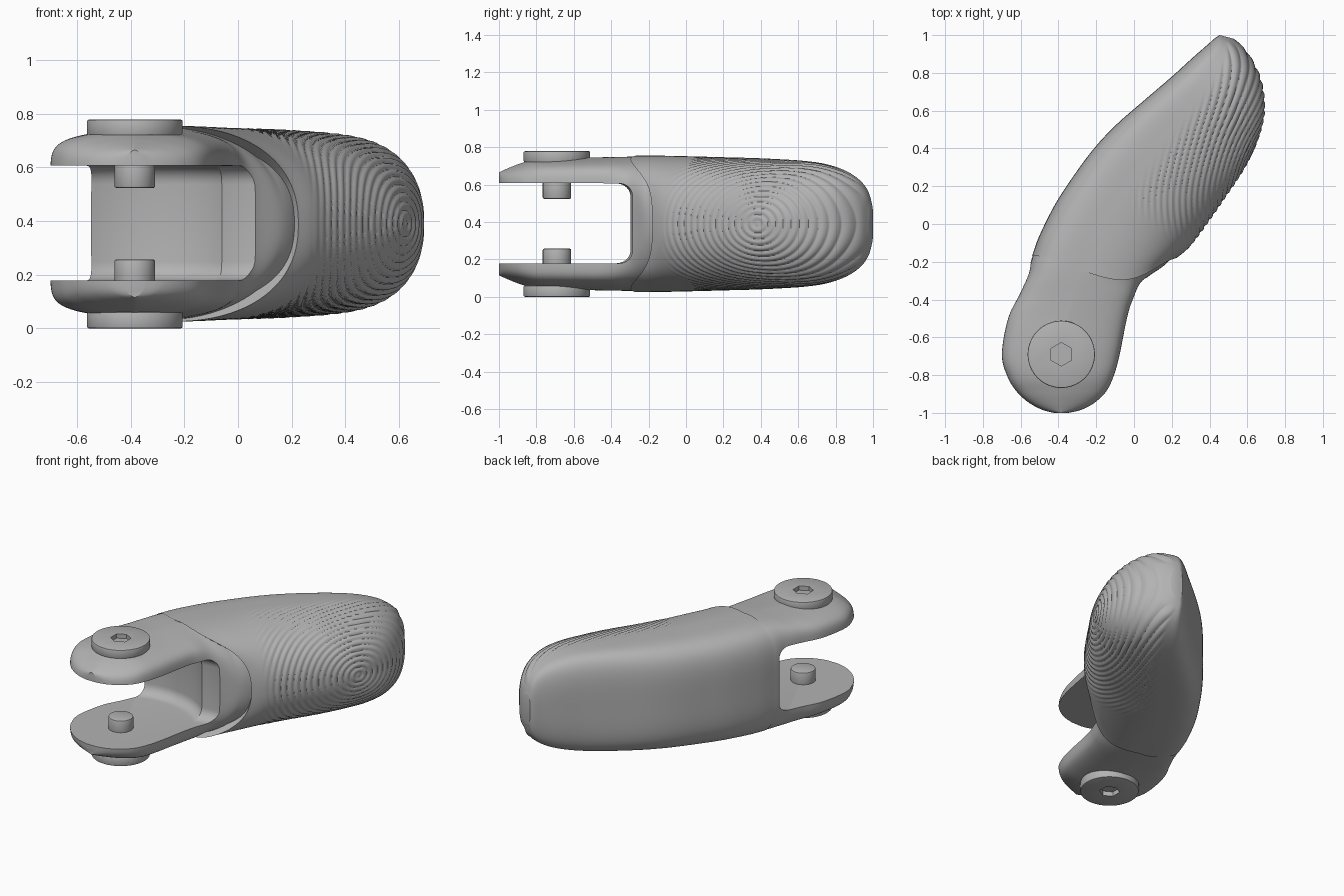
import bpy, bmesh, math
from mathutils import Vector

if "Cube" in bpy.data.objects:
    bpy.data.objects.remove(bpy.data.objects["Cube"])

MID = 0.39
PIN = Vector((-0.385, -0.69, 0))

grey = bpy.data.materials.new("plain grey")
grey.use_nodes = True
grey.diffuse_color = (0.45, 0.45, 0.45, 1)
grey.node_tree.nodes["Principled BSDF"].inputs["Base Color"].default_value = (0.45, 0.45, 0.45, 1)


def finish(name, bm):
    bmesh.ops.recalc_face_normals(bm, faces=bm.faces)
    mesh = bpy.data.meshes.new(name)
    bm.to_mesh(mesh)
    bm.free()
    mesh.materials.append(grey)
    obj = bpy.data.objects.new(name, mesh)
    bpy.context.collection.objects.link(obj)
    return obj


def smooth(obj, angle=35):
    bpy.ops.object.select_all(action='DESELECT')
    obj.select_set(True)
    bpy.context.view_layer.objects.active = obj
    bpy.ops.object.shade_smooth_by_angle(angle=math.radians(angle))


def cut(obj, cutter):
    mod = obj.modifiers.new("cut", 'BOOLEAN')
    mod.operation = 'DIFFERENCE'
    mod.solver = 'EXACT'
    mod.object = cutter
    bpy.context.view_layer.objects.active = obj
    bpy.ops.object.modifier_apply(modifier=mod.name)
    bpy.data.objects.remove(cutter)


def cylinder(name, radius, low, high, sides=64, bevel=0.0, steps=2, at=PIN):
    bm = bmesh.new()
    bmesh.ops.create_cone(bm, cap_ends=True, segments=sides, radius1=radius,
                          radius2=radius, depth=high - low)
    bmesh.ops.translate(bm, verts=bm.verts, vec=at + Vector((0, 0, (low + high) / 2)))
    if bevel:
        rims = [e for e in bm.edges if abs(e.verts[0].co.z - e.verts[1].co.z) < 1e-5]
        bmesh.ops.bevel(bm, geom=rims, offset=bevel, segments=steps, profile=0.5,
                        affect='EDGES')
    return finish(name, bm)


def spline(rows, t):
    # Catmull-Rom interpolation through the station rows
    i = min(int(t), len(rows) - 2)
    f = t - i
    a, b, c, d = (rows[max(0, min(len(rows) - 1, i + k))] for k in (-1, 0, 1, 2))
    return [q + 0.5 * f * (r - p + f * (2 * p - 5 * q + 4 * r - s + f * (3 * (q - r) + s - p)))
            for p, q, r, s in zip(a, b, c, d)]


def lerp(a, b, f):
    return a + (b - a) * f


def section(row, count):
    # rounded cross-section: chamfered plate (blend 0) to domed grip with flat back (blend 1)
    lx, ly, rx, ry, h, blend = row
    left, right = Vector((lx, ly, MID)), Vector((rx, ry, MID))
    body = max(0.0, min(1.0, blend))
    k = lerp(0.5, 0.38, body)
    ring = []
    for j in range(count):
        a = 2 * math.pi * j / count
        c, s = math.cos(a), math.sin(a)
        dome = c >= 0
        p = lerp(12, 2.3, body) if dome else lerp(12, 4, blend)
        q = lerp(1.3, 2.2 if dome else 4, body)
        w = math.copysign(abs(c) ** (2 / q), c) * ((1 - k) if dome else k)
        z = math.copysign(abs(s) ** (2 / p), s)
        ring.append(left.lerp(right, k + w) + Vector((0, 0, z * h)))
    return ring


def loft(name, rings, cap_start=True):
    bm = bmesh.new()
    loops = [[bm.verts.new(p) for p in ring] for ring in rings]
    n = len(loops[0])
    for a, b in zip(loops, loops[1:]):
        for j in range(n):
            bm.faces.new((a[j], a[(j + 1) % n], b[(j + 1) % n], b[j]))
    if cap_start:
        bm.faces.new(loops[0])
    bm.faces.new(loops[-1])
    return finish(name, bm)


def rings_of(rows, steps, count):
    return [section(spline(rows, (len(rows) - 1) * i / steps), count) for i in range(steps + 1)]


# Fork: left x, left y, right x, right y, half height, shape blend
fork_rows = [
    (-0.425, -1.0, -0.345, -1.0, 0.275, 0), (-0.49, -0.983, -0.275, -0.983, 0.283, 0),
    (-0.56, -0.945, -0.205, -0.945, 0.30, 0), (-0.62, -0.89, -0.145, -0.885, 0.322, 0),
    (-0.67, -0.81, -0.105, -0.80, 0.345, 0),
    (-0.70, -0.69, -0.075, -0.69, 0.352, 0), (-0.667, -0.50, -0.037, -0.50, 0.355, 0),
    (-0.605, -0.37, -0.005, -0.40, 0.357, 0.25), (-0.562, -0.27, 0.05, -0.30, 0.359, 0.7),
    (-0.54, -0.18, 0.17, -0.21, 0.358, 1), (-0.485, -0.06, 0.24, -0.11, 0.352, 1),
    (-0.40, 0.10, 0.30, 0.0, 0.34, 1)]
fork = loft("fork", rings_of(fork_rows, 99, 160))
cut(fork, cylinder("slot_cutter", 0.51, 0.178, 0.607, 128, 0.07, 6))
cut(fork, cylinder("lip_cutter", 0.45, 0.179, 0.606, 128, 0.07, 6, Vector((0.04, -0.735, 0))))
smooth(fork)

# Finger pad
pad_rows = [
    (-0.54, -0.17, 0.225, -0.18, 0.365, 1), (-0.50, -0.06, 0.295, -0.12, 0.364, 1),
    (-0.42, 0.10, 0.385, 0.0, 0.36, 1), (-0.33, 0.24, 0.475, 0.13, 0.356, 1),
    (-0.22, 0.39, 0.575, 0.28, 0.352, 1), (-0.10, 0.52, 0.645, 0.42, 0.346, 1),
    (0.06, 0.66, 0.685, 0.55, 0.337, 1), (0.20, 0.78, 0.69, 0.66, 0.32, 1.05),
    (0.31, 0.88, 0.67, 0.77, 0.285, 1.1), (0.39, 0.95, 0.63, 0.86, 0.235, 1.16),
    (0.43, 0.985, 0.58, 0.935, 0.175, 1.2), (0.455, 1.0, 0.53, 0.98, 0.10, 1.2)]
COUNT, STEPS = 300, 215
pad_rings = rings_of(pad_rows, STEPS, COUNT)

# Bowed front seam of the pad, with an inward lip
for i, ring in enumerate(pad_rings[:60]):
    fade = (1 - i / 60) ** 2
    for j, p in enumerate(ring):
        turn = 2 * math.pi * min(j, COUNT - j) / COUNT
        p.y -= 0.12 * fade * max(0.0, math.cos(turn - math.radians(70))) ** 6
centre = sum(pad_rings[0], Vector()) / COUNT
lip = [centre.lerp(p, 0.86) + Vector((0.03, 0.05, 0)) for p in pad_rings[0]]
pad = loft("finger_pad", [lip] + pad_rings, cap_start=False)

# Concentric grip ridges around the middle of the pad
grip = Vector((0.63, 0.38, MID))
along = Vector((0.55, 0.835, 0))


def ramp(x, low, high):
    f = max(0.0, min(1.0, (x - low) / (high - low)))
    return f * f * (3 - 2 * f)


verts = pad.data.vertices
normals = [v.normal.copy() for v in verts]
for i, ring in enumerate(pad_rings):
    for side in (1, -1):
        arc = 0.0
        for j in range(COUNT // 4):
            if j:
                arc += (ring[side * j] - ring[side * (j - 1)]).length
            if side < 0 and j == 0:
                continue
            axial = (ring[side * j] - grip).dot(along)
            d = math.sqrt(0.7 * axial ** 2 + arc ** 2)
            mask = ramp(math.cos(2 * math.pi * j / COUNT), 0, 0.2) * ramp(axial, -0.64, -0.5)
            mask *= ramp(STEPS - i, 8, 30)
            index = (i + 1) * COUNT + (side * j) % COUNT
            height = abs(math.cos(math.pi * d / 0.034)) - 0.6
            verts[index].co += normals[index] * (0.008 * mask * height)
smooth(pad, 40)

# Pivot screws with hexagon sockets, and the pins inside the fork
for place, head, pin, socket in (
        ("lower", (0.0, 0.06), (0.15, 0.257), (-0.02, 0.03)),
        ("upper", (0.72, 0.778), (0.523, 0.63), (0.75, 0.80))):
    screw = cylinder(place + "_screw_head", 0.178, *head, 64, 0.006)
    hexagon = cylinder("socket_cutter", 0.062, *socket, 6)
    cut(screw, hexagon)
    smooth(screw)
    smooth(cylinder(place + "_pivot_pin", 0.076, *pin, 48, 0.008))
